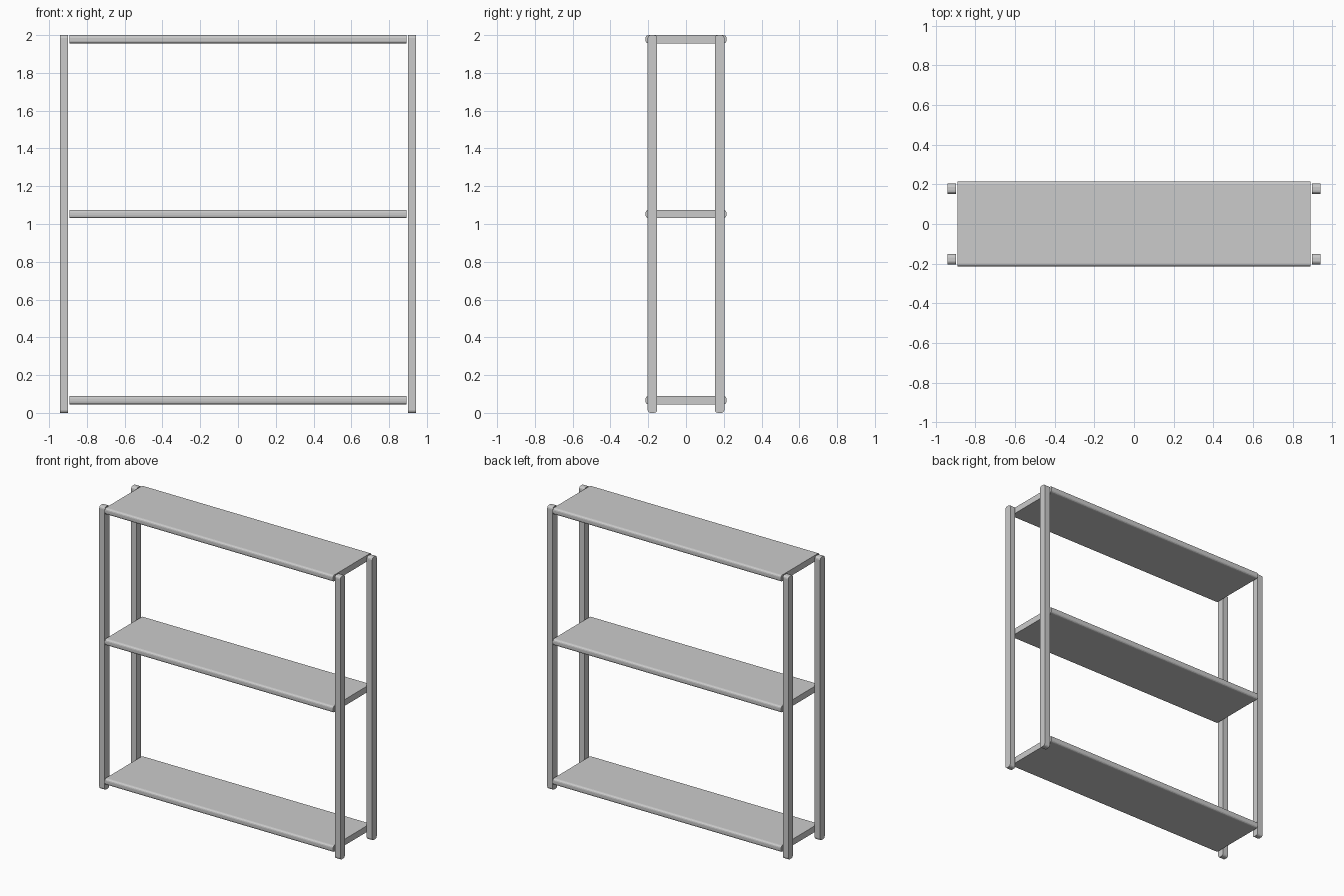
import bpy, bmesh

if "Cube" in bpy.data.objects:
    bpy.data.objects.remove(bpy.data.objects["Cube"])


def rounded_bar(name, size, centre, radius, segments=3):
    """Box whose four x-parallel edges are rounded."""
    bm = bmesh.new()
    bmesh.ops.create_cube(bm, size=1)
    bmesh.ops.scale(bm, vec=size, verts=bm.verts)
    edges = [e for e in bm.edges
             if abs(e.verts[0].co.x - e.verts[1].co.x) > size[0] * 0.5]
    bmesh.ops.bevel(bm, geom=edges, offset=radius, segments=segments,
                    profile=0.5, affect='EDGES', clamp_overlap=True)
    bmesh.ops.recalc_face_normals(bm, faces=bm.faces)
    mesh = bpy.data.meshes.new(name)
    bm.to_mesh(mesh)
    bm.free()
    obj = bpy.data.objects.new(name, mesh)
    obj.location = centre
    bpy.context.collection.objects.link(obj)
    return obj


# Four upright posts standing just outside the shelf ends
for side, sx in (("left", -1), ("right", 1)):
    for depth, sy in (("front", -1), ("back", 1)):
        rounded_bar(f"{depth}_{side}_post", (0.043, 0.051, 2.0),
                    (sx * 0.921, sy * 0.178, 1.0), 0.016)

# Three long shelves with rounded front and back edges
for level, z in (("bottom", 0.067), ("middle", 1.053), ("top", 1.978)):
    rounded_bar(f"{level}_shelf", (1.784, 0.428, 0.044), (0, 0, z), 0.014)
